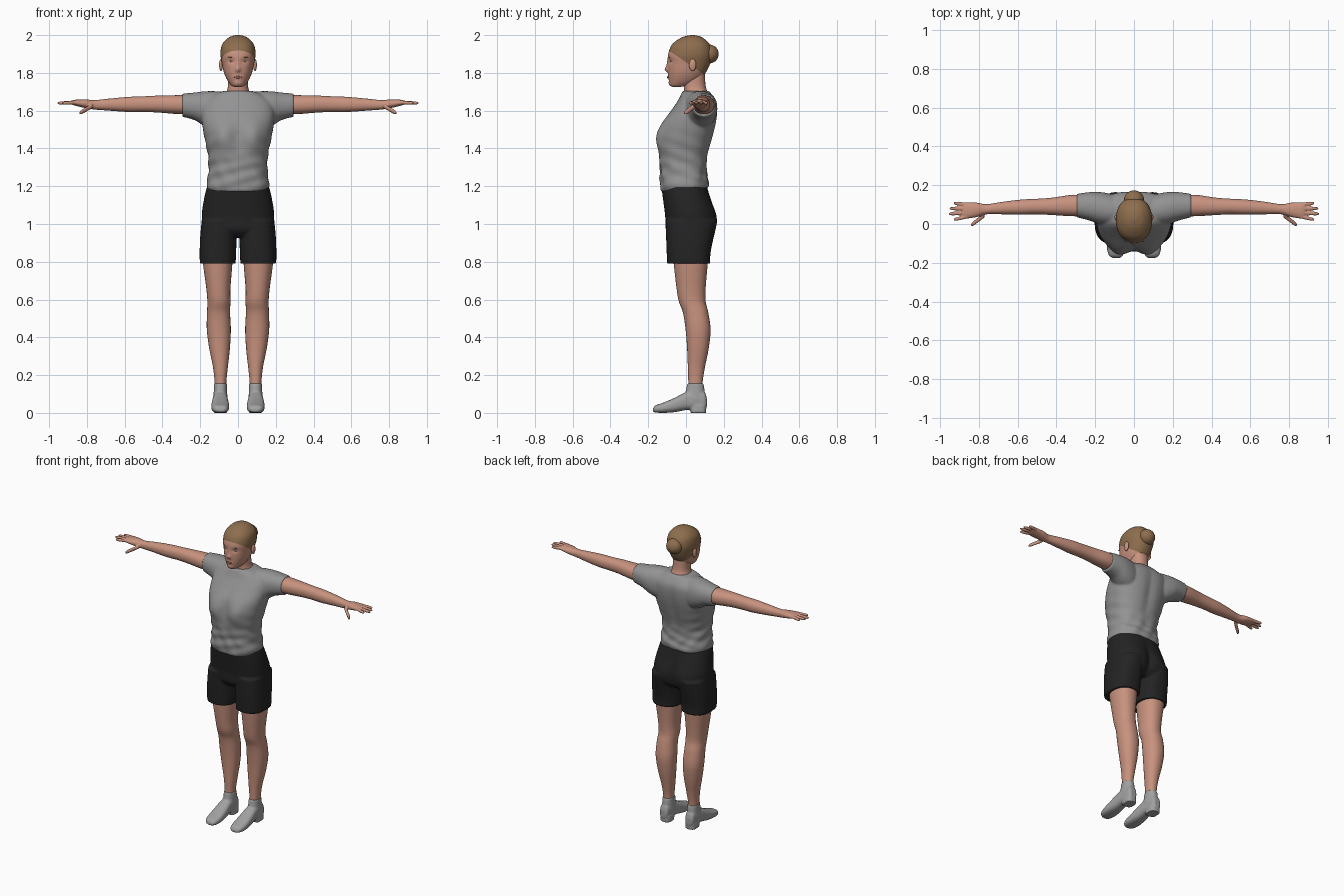
import bpy, bmesh, math
from mathutils import Vector
from mathutils.bvhtree import BVHTree

cube = bpy.data.objects.get("Cube")
if cube:
    bpy.data.objects.remove(cube, do_unlink=True)

CM = 0.01  # ring tables are written in hundredths of a unit


def make_material(name, *color):
    mat = bpy.data.materials.new(name)
    mat.use_nodes = True
    mat.diffuse_color = (*color, 1)
    bsdf = mat.node_tree.nodes["Principled BSDF"]
    bsdf.inputs["Base Color"].default_value = (*color, 1)
    bsdf.inputs["Roughness"].default_value = 0.8
    return mat


skin = make_material("skin", .58, .29, .21)
hair = make_material("hair_brown", .27, .155, .075)
shirt_grey = make_material("shirt_grey", .29, .29, .29)
shorts_black = make_material("shorts_black", .017, .017, .017)
shoe_grey = make_material("shoe_grey", .36, .36, .36)
lip_pink = make_material("lip_pink", .4, .15, .12)
eye_white = make_material("eye_white", .65, .6, .56)


def spline(a, b, c, d, t):
    """Smooth value between b and c."""
    return b + .5 * t * (c - a + t * (2*a - 5*b + 4*c - d + t * (3*(b - c) + d - a)))


def loft(bm, axis, rings, side=1, power=2.2, segments=40, steps=6, warp=None):
    """Closed skin over rings (position, min u, max u, min v, max v) along an axis."""
    ends = [rings[0], *rings, rings[-1]]
    fine = []
    for i in range(len(rings) - 1):
        fine += [[spline(*q, k / steps) for q in zip(*ends[i:i + 4])] for k in range(steps)]
    fine.append(rings[-1])
    loops = []
    for pos, u0, u1, v0, v1 in fine:
        loop = []
        for k in range(segments):
            angle = math.tau * k / segments
            c, s = math.cos(angle), math.sin(angle)
            u = (u0 + u1) / 2 + (u1 - u0) / 2 * math.copysign(abs(c) ** (2 / power), c)
            v = (v0 + v1) / 2 + (v1 - v0) / 2 * math.copysign(abs(s) ** (2 / power), s)
            co = Vector({"x": (pos, u, v), "y": (u, pos, v), "z": (u, v, pos)}[axis]) * CM
            if warp:
                co = warp(co)
            co.x *= side
            loop.append(bm.verts.new(co))
        loops.append(loop)
    for low, high in zip(loops, loops[1:]):
        for k in range(segments):
            n = (k + 1) % segments
            bm.faces.new((low[k], low[n], high[n], high[k]))
    bm.faces.new(loops[0])
    bm.faces.new(loops[-1])


def finish(bm, name, *mats, voxel=None, smooth=3):
    """Turn the bmesh into an object, optionally fusing overlapping pieces."""
    bmesh.ops.recalc_face_normals(bm, faces=bm.faces)
    for f in bm.faces:
        f.smooth = True
    mesh = bpy.data.meshes.new(name)
    bm.to_mesh(mesh)
    bm.free()
    for mat in mats:
        mesh.materials.append(mat)
    obj = bpy.data.objects.new(name, mesh)
    bpy.context.collection.objects.link(obj)
    if voxel:
        fuse = obj.modifiers.new("fuse", "REMESH")
        fuse.mode = "VOXEL"
        fuse.voxel_size = voxel
        fuse.use_smooth_shade = True
        soften = obj.modifiers.new("soften", "SMOOTH")
        soften.iterations = smooth
    return obj


def bump(co, x, z, width, height):
    """Rounded falloff around a point in the front plane."""
    return math.exp(-((abs(co.x) - x) / width) ** 2 - ((co.z - z) / height) ** 2)


def ellipsoid(bm, center, size):
    new = bmesh.ops.create_uvsphere(bm, u_segments=24, v_segments=14, radius=1)["verts"]
    for v in new:
        v.co = Vector(center) + v.co * Vector(size)


# Shirt: body with bust and folds, fused with short sleeves
def shirt_warp(co):
    front = co.y < 0
    if front:
        co.y -= .022 * bump(co, .085, 1.46, .05, .07) - .012 * bump(co, 0, 1.46, .03, .1)
    else:
        co.y -= .01 * bump(co, 0, 1.5, .03, .15)
    waist = max(0, 1 - abs(co.z - 1.25) / .13)
    fold = math.sin(co.x * 70 + co.z * 38) + math.sin(co.z * 95 - co.x * 25)
    co.y += .0035 * waist * fold
    co.x += .004 * math.sin(co.z * 80 + co.y * 30) * max(0, 1 - abs(co.z - 1.32) / .2)
    co.z += .09 * co.y * max(0, 1 - (co.z - 1.17) / .1)
    return co


bm = bmesh.new()
loft(bm, "z", [(118, -15.8, 15.8, -13, 11.5), (121, -16.6, 16.6, -13.7, 12),
               (128, -15.6, 15.6, -13.8, 11), (136, -15.8, 15.8, -14.4, 11.5),
               (145, -17.6, 17.6, -14.6, 14), (153, -19, 19, -12.8, 16),
               (160, -19.5, 19.5, -8, 16.8), (165, -18, 18, -4.5, 16.2),
               (169, -12, 12, -2.5, 13.5), (170.5, -7, 7, -1.5, 12)],
     power=2.4, segments=64, warp=shirt_warp)
for side in (1, -1):
    loft(bm, "x", [(5, 0, 13, 152, 169.5), (12, -1, 15.5, 150, 170.3),
                   (18, 0, 16.5, 152, 170.2), (23, 1.8, 16.4, 155, 169.6),
                   (29.5, 3.5, 15.5, 156.8, 169)], side)
finish(bm, "shirt", shirt_grey, voxel=.007)


# Shorts: hips with rounded seat, fused with two legs
def seat_warp(co):
    if co.y > 0:
        co.y += .016 * bump(co, .09, 1.02, .07, .09) - .014 * bump(co, 0, 1, .025, .12)
    return co


bm = bmesh.new()
loft(bm, "z", [(93, -13, 13, -7, 11), (97, -18, 18, -10.6, 14.6), (104, -19.2, 19.2, -11, 15.3),
               (112, -18.2, 18.2, -12, 13.4), (119, -16.6, 16.6, -12.8, 11.4),
               (122, -15, 15, -12, 10.5)], power=2.4, segments=64, warp=seat_warp)
for side in (1, -1):
    loft(bm, "z", [(79, 1.3, 20.2, -10, 12.8), (84, 1, 20.3, -10.2, 12.9),
                   (92, .8, 20.1, -10.5, 14), (102, .5, 19.2, -10.6, 15)],
         side, power=2.5, warp=seat_warp)
finish(bm, "shorts", shorts_black, voxel=.007)

for side, label in ((1, "left"), (-1, "right")):
    # Leg: thigh, knee, calf and ankle
    bm = bmesh.new()
    loft(bm, "z", [(8, 6.2, 12.4, 1, 9), (16, 6.2, 12.4, 1.2, 8.8), (24, 5.4, 13.2, 1, 10),
                   (34, 4.3, 15.2, .6, 12), (44, 3.8, 16.5, -.2, 13), (53, 4.2, 16.4, -1.6, 11.8),
                   (59, 4, 16.2, -3.8, 10.4), (66, 4, 16.8, -5, 10.4),
                   (79, 3, 18.5, -6.5, 11.5), (86, 3, 18.5, -7, 12)], side)
    finish(bm, label + "_leg", skin)

    # Shoe: foot, raised heel and ankle cuff
    bm = bmesh.new()
    loft(bm, "y", [(-17.5, 7.2, 11, .6, 2.4), (-16, 5.6, 13, .2, 4), (-12, 4.7, 14, 0, 5.4),
                   (-6, 4.8, 14, .4, 8), (0, 5.4, 13.4, 1.5, 11), (5, 5.8, 13, 1.6, 12.5),
                   (9.5, 6.4, 12.6, 1.6, 11.5), (11, 7.5, 11.6, 3, 8)], side, power=2.6)
    loft(bm, "z", [(0, 5.8, 13, 2.5, 10.6), (4, 5.8, 13, 2, 10.8)], side, power=3)
    loft(bm, "z", [(7, 5.5, 13.2, -1, 10), (12, 5.8, 12.8, 0, 9.8), (15.5, 5.9, 12.7, .6, 9.3)], side)
    finish(bm, label + "_shoe", shoe_grey, voxel=.005)

    # Arm fused with palm, fingers and thumb
    bm = bmesh.new()
    loft(bm, "x", [(22, 4, 15, 158, 168.4), (32, 4, 15, 158.2, 168.2), (42, 4.6, 13.6, 159, 168),
                   (50, 5, 13, 159.3, 167.6), (58, 4.8, 12.6, 159.3, 167.3), (68, 5, 11.4, 160, 166.4),
                   (76, 5, 10.2, 160.6, 165.6), (81, 3.6, 11, 161.4, 166),
                   (86, 2.8, 11.2, 162.6, 165.8), (88, 3.2, 10.8, 163.2, 165.4)], side)
    digits = [((85, y0, 164.4), (tip, y1, 164), .95) for y0, tip, y1 in
              ((4, 93, 2.2), (5.9, 95.5, 5.2), (7.9, 95, 8), (9.9, 93, 10.8))]
    digits.append(((77, 4.6, 162.6), (84, -.6, 158.6), 1.25))
    for start, end, radius in digits:
        rings = []
        for t, scale in ((0, 1), (.5, 1), (.85, .9), (1, .45)):
            x, y, z = Vector(start).lerp(Vector(end), t)
            r = radius * scale
            rings.append((x, y - r, y + r, z - r, z + r))
        loft(bm, "x", rings, side, segments=16)
    finish(bm, label + "_arm", skin, voxel=.0045, smooth=2)

# Neck
bm = bmesh.new()
loft(bm, "z", [(164, -9, 9, 0, 13), (169, -6.6, 6.6, -.8, 11.8), (173, -5.3, 5.3, -1.2, 10.4),
               (180, -5.3, 5.3, -1, 10)])
finish(bm, "neck", skin)


# Head with nose, brow, eye sockets and mouth; hair is the part above a sloped plane
def face_warp(co):
    if co.y < 0:
        co.y -= .016 * bump(co, 0, 1.818, .012, .014) + .007 * bump(co, 0, 1.845, .009, .025)
        co.y += .007 * bump(co, .036, 1.862, .02, .013)
        co.y -= .004 * bump(co, 0, 1.778, .02, .01) + .004 * bump(co, 0, 1.745, .018, .012)
    return co


bm = bmesh.new()
loft(bm, "z", [(172.6, -2, 2, -7, -3), (173.4, -3.6, 3.6, -8.4, 2), (176, -5.6, 5.6, -9, 7),
               (180, -7.4, 7.4, -9.4, 10.4), (185, -8.5, 8.5, -9.5, 12.8),
               (190, -9.3, 9.3, -9.4, 13.8), (195, -8.4, 8.4, -7.4, 12.6),
               (198.4, -5.4, 5.4, -3, 9.2), (199.7, -2.4, 2.4, .8, 6), (200, -.4, .4, 2.9, 3.7)],
     segments=72, steps=8, warp=face_warp)
hairline, slope = Vector((0, -.1, 1.925)), Vector((0, .68, 1))
bmesh.ops.bisect_plane(bm, geom=bm.verts[:] + bm.edges[:] + bm.faces[:],
                       plane_co=hairline, plane_no=slope)
for face in bm.faces:
    face.material_index = int((face.calc_center_median() - hairline).dot(slope) > 0)
surface = BVHTree.FromBMesh(bm)
finish(bm, "head", skin, hair)

# Hair bun
bm = bmesh.new()
ellipsoid(bm, (0, .123, 1.9), (.052, .05, .05))
finish(bm, "hair_bun", hair)


def face_plate(name, mat, spots, size):
    """Thin rounded details resting on the face."""
    bm = bmesh.new()
    for x, z in spots:
        hit = surface.ray_cast(Vector((x, -1, z)), Vector((0, 1, 0)))[0]
        ellipsoid(bm, hit, size)
    finish(bm, name, mat)


face_plate("eyes", eye_white, [(-.036, 1.862), (.036, 1.862)], (.012, .004, .0035))
face_plate("eyebrows", hair, [(-.037, 1.882), (.037, 1.882)], (.017, .003, .002))
face_plate("lips", lip_pink, [(0, 1.777)], (.02, .004, .006))

# Ears
bm = bmesh.new()
for side in (1, -1):
    ellipsoid(bm, (side * .09, .035, 1.842), (.01, .019, .032))
finish(bm, "ears", skin)
